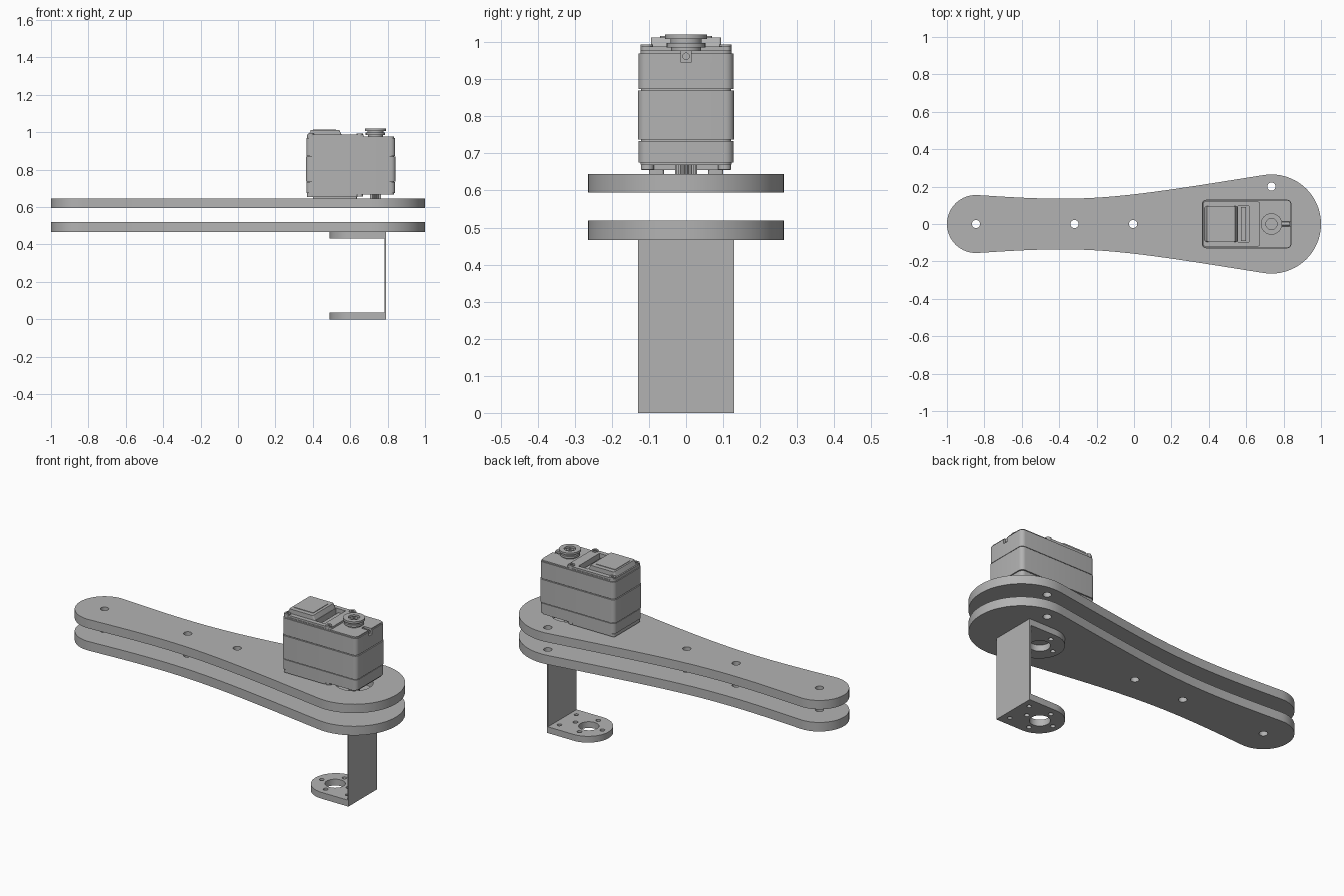
import bpy, bmesh
from math import sin, cos, pi, radians
from mathutils import Vector, Matrix
from mathutils.geometry import interpolate_bezier

if "Cube" in bpy.data.objects:
    bpy.data.objects.remove(bpy.data.objects["Cube"], do_unlink=True)

grey = bpy.data.materials.new("plain_grey")
grey.use_nodes = True
GREY = (0.45, 0.45, 0.45, 1)
grey.diffuse_color = GREY
grey.node_tree.nodes["Principled BSDF"].inputs["Base Color"].default_value = GREY


def arc(x, y, r, start, end, n):
    return [(x + r * cos(radians(start + (end - start) * i / n)),
             y + r * sin(radians(start + (end - start) * i / n))) for i in range(n + 1)]


def circle(x, y, r, n=32):
    return arc(x, y, r, 0, 360, n)[:-1]


def rect(x0, x1, half, r=0.0, y=0.0):
    """Rectangle outline with rounded corners, starting at the +x +y corner."""
    if r == 0:
        return [(x1, y + half), (x0, y + half), (x0, y - half), (x1, y - half)]
    pts = []
    for k, (cx, cy) in enumerate([(x1 - r, y + half - r), (x0 + r, y + half - r),
                                  (x0 + r, y - half + r), (x1 - r, y - half + r)]):
        pts += arc(cx, cy, r, 90 * k, 90 * k + 90, 6)
    return pts


def prism(name, loops, z0, z1, matrix=None):
    """Extrude closed outlines from z0 to z1; inner outlines become holes."""
    curve = bpy.data.curves.new(name, "CURVE")
    curve.dimensions = "2D"
    curve.fill_mode = "BOTH"
    curve.extrude = (z1 - z0) / 2
    for pts in loops:
        spline = curve.splines.new("POLY")
        spline.points.add(len(pts) - 1)
        for point, (x, y) in zip(spline.points, pts):
            point.co = (x, y, 0, 1)
        spline.use_cyclic_u = True
    temp = bpy.data.objects.new(name + "_outline", curve)
    bpy.context.collection.objects.link(temp)
    deps = bpy.context.evaluated_depsgraph_get()
    mesh = bpy.data.meshes.new_from_object(temp.evaluated_get(deps))
    bpy.data.objects.remove(temp, do_unlink=True)
    bpy.data.curves.remove(curve)
    bm = bmesh.new()
    bm.from_mesh(mesh)
    bmesh.ops.remove_doubles(bm, verts=bm.verts, dist=1e-5)
    bmesh.ops.recalc_face_normals(bm, faces=bm.faces)
    bmesh.ops.translate(bm, verts=bm.verts, vec=(0, 0, (z0 + z1) / 2))
    if matrix:
        bm.transform(matrix)
    bm.to_mesh(mesh)
    bm.free()
    mesh.name = name
    mesh.materials.clear()
    mesh.materials.append(grey)
    obj = bpy.data.objects.new(name, mesh)
    bpy.context.collection.objects.link(obj)
    bpy.ops.object.select_all(action="DESELECT")
    obj.select_set(True)
    bpy.context.view_layer.objects.active = obj
    bpy.ops.object.shade_smooth_by_angle(angle=radians(30))
    return obj


# Two waisted arm plates
AXIS = 0.735
edge = [(v.x, v.y) for v in interpolate_bezier(
    Vector((-0.834, 0.155)), Vector((-0.234, 0.113)),
    Vector((-0.106, 0.134)), Vector((0.694, 0.262)), 32)]
outline = (arc(AXIS, 0, 0.265, -99, 99, 48) + edge[-2:0:-1]
           + arc(-0.845, 0, 0.155, 86, 274, 36) + [(x, -y) for x, y in edge[1:-1]])
bolt_holes = [circle(x, y, 0.022, 24)
              for x, y in [(-0.845, 0), (-0.318, 0), (-0.005, 0), (AXIS, 0.2)]]
prism("lower_arm_plate", [outline] + bolt_holes, 0.467, 0.519)
prism("upper_arm_plate", [outline] + bolt_holes + [circle(AXIS, 0, 0.1)], 0.594, 0.645)

# U bracket: two rounded flanges and a thin web
HUB = 0.615
flange = [(0.79, -0.13), (0.79, 0.13)] + arc(0.62, 0, 0.13, 90, 270, 32)
flange_holes = [circle(HUB, 0, 0.053)]
flange_holes += [circle(HUB + 0.085 * cos(k * pi / 2), 0.085 * sin(k * pi / 2), 0.013, 16)
                 for k in range(4)]
flange_holes += [circle(0.748, s * 0.076, 0.012, 16) for s in (-1, 1)]
prism("bracket_lower_flange", [flange] + flange_holes, 0, 0.036)
prism("bracket_upper_flange", [flange] + flange_holes, 0.432, 0.467)
prism("bracket_web", [rect(0.783, 0.79, 0.13)], 0, 0.467)

# Motor housing: stacked shells around a slightly smaller core that shows at the seams
X0, X1 = 0.365, 0.84


def shell(inset=0.0):
    return rect(X0 + inset, X1 - inset, 0.128 - inset, 0.024)


prism("motor_core", [shell(0.006)], 0.668, 0.94)
prism("motor_bottom_edge", [shell(0.005)], 0.67, 0.676)
prism("motor_bottom_shell", [shell()], 0.676, 0.733)
prism("motor_middle_shell", [shell(-0.002)], 0.737, 0.87)
prism("motor_top_shell", [shell()], 0.874, 0.945)

# Top layer with a screw notch in the shaft end and a recessed pocket
pocket = rect(0.555, 0.615, 0.095)


def notched(inset):
    return shell(inset) + [(X1 - inset, -0.013), (0.79, -0.013), (0.79, 0.013), (X1 - inset, 0.013)]


prism("motor_top_layer", [notched(0), pocket], 0.945, 0.97)
prism("motor_top_edge", [notched(0.005), pocket], 0.97, 0.977)
prism("notch_screw", [circle(0, 0, 0.01, 16)], 0.785, 0.832,
      Matrix.Translation((0, 0, 0.962)) @ Matrix.Rotation(pi / 2, 4, "Y"))

# Cable cover with a stepped slope toward the shaft
prism("cover_base", [rect(0.37, 0.672, 0.12, 0.01), pocket], 0.977, 0.988)
raised = prism("cover_raised_block", [rect(0.378, 0.553, 0.095, 0.008)], 0.988, 1.013)
for v in raised.data.vertices:
    if v.co.z > 1:
        v.co.x += 0.012 if v.co.x < 0.4 else (-0.012 if v.co.x > 0.53 else 0)
prism("cover_panel", [rect(0.4, 0.525, 0.07, 0.006)], 1.013, 1.016)
prism("pocket_bar", [rect(0.572, 0.6, 0.09)], 0.945, 0.968)

# Corner screws on top, feet underneath
for side, s in (("left", 1), ("right", -1)):
    for end, x in (("rear", 0.39), ("front", 0.65)):
        ring = [circle(x, s * 0.106, 0.017, 20), circle(x, s * 0.106, 0.009, 6)]
        prism(f"{side}_{end}_cover_screw", ring, 0.977, 0.994)
        prism(f"{side}_{end}_foot", [circle(x, s * 0.104, 0.018, 20)], 0.656, 0.672)
    prism(f"{side}_bottom_rail", [rect(0.4, 0.635, 0.02, 0.006, s * 0.08)], 0.645, 0.672)
prism("motor_bottom_cover", [rect(0.37, 0.64, 0.12, 0.01)], 0.655, 0.672)

# Output horn on top
prism("horn_collar", [circle(AXIS, 0, 0.04)], 0.975, 0.99)
prism("horn_lower_flange", [circle(AXIS, 0, 0.052, 40)], 0.986, 0.998)
prism("horn_neck", [circle(AXIS, 0, 0.042)], 0.998, 1.008)
prism("horn_upper_flange", [circle(AXIS, 0, 0.057, 40), circle(AXIS, 0, 0.03)], 1.008, 1.02)
prism("horn_screw", [circle(AXIS, 0, 0.018, 24), circle(AXIS, 0, 0.008, 6)], 1.005, 1.016)

# Splined output shaft below
teeth = 20
spline_profile = [((AXIS + r * cos(pi * i / teeth)), r * sin(pi * i / teeth))
                  for i in range(2 * teeth) for r in [0.03 if i % 2 else 0.026]]
prism("splined_shaft", [spline_profile], 0.6, 0.672)
